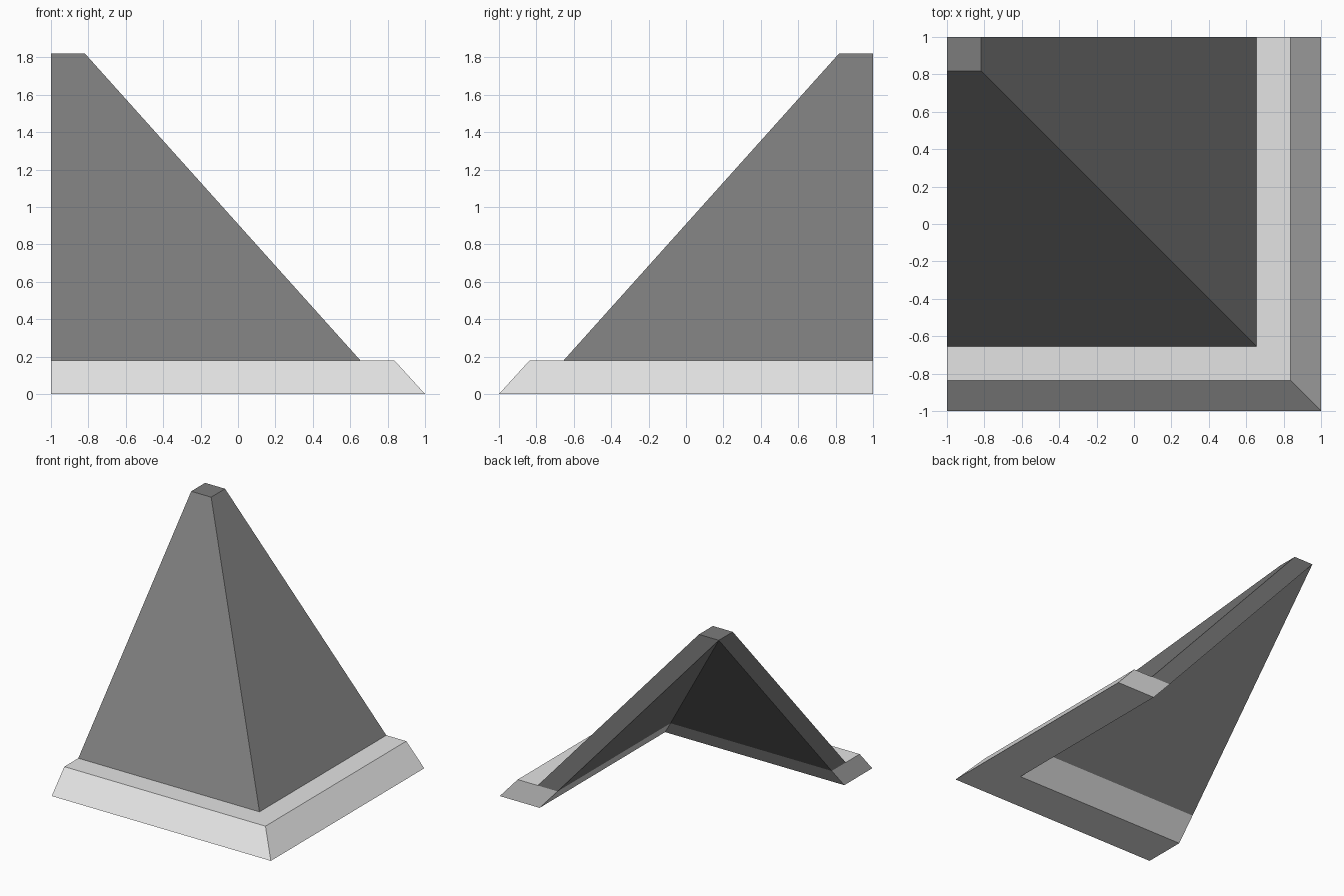
import bpy
import bmesh

if "Cube" in bpy.data.objects:
    bpy.data.objects.remove(bpy.data.objects["Cube"])


def material(name, value):
    m = bpy.data.materials.new(name)
    m.diffuse_color = (value, value, value, 1.0)
    m.use_nodes = True
    m.node_tree.nodes["Principled BSDF"].inputs["Base Color"].default_value = m.diffuse_color
    return m


def corner_sweep(name, profile, mat):
    """Sweep a closed (reach, height) profile around the mitred front-right corner."""
    bm = bmesh.new()
    rings = []
    for station in range(3):
        ring = []
        for r, z in profile:
            x, y = [(-1, -r), (r, -r), (r, 1)][station]
            ring.append(bm.verts.new((x, y, z)))
        rings.append(ring)
    n = len(profile)
    for a, b in zip(rings, rings[1:]):
        for i in range(n):
            j = (i + 1) % n
            bm.faces.new((a[i], a[j], b[j], b[i]))
    bm.faces.new(rings[0][::-1])
    bm.faces.new(rings[2])
    # The inner apex collapses to a single point
    bmesh.ops.remove_doubles(bm, verts=bm.verts[:], dist=1e-5)
    bmesh.ops.recalc_face_normals(bm, faces=bm.faces[:])
    mesh = bpy.data.meshes.new(name)
    bm.to_mesh(mesh)
    bm.free()
    mesh.materials.append(mat)
    obj = bpy.data.objects.new(name, mesh)
    bpy.context.collection.objects.link(obj)
    return obj


light_grey = material("light grey trim", 0.77)
dark_grey = material("dark grey roof", 0.20)

EAVE, TOP = 0.18, 1.82

# Sloped roof slab, open on the two back sides
corner_sweep("roof_slab", [(0.654, EAVE), (-0.818, TOP), (-1.0, TOP), (0.472, EAVE)], dark_grey)

# Light eaves band along the bottom edge
corner_sweep("eaves_trim", [(1.0, 0), (0.836, EAVE), (0.472, EAVE), (0.636, 0)], light_grey)
